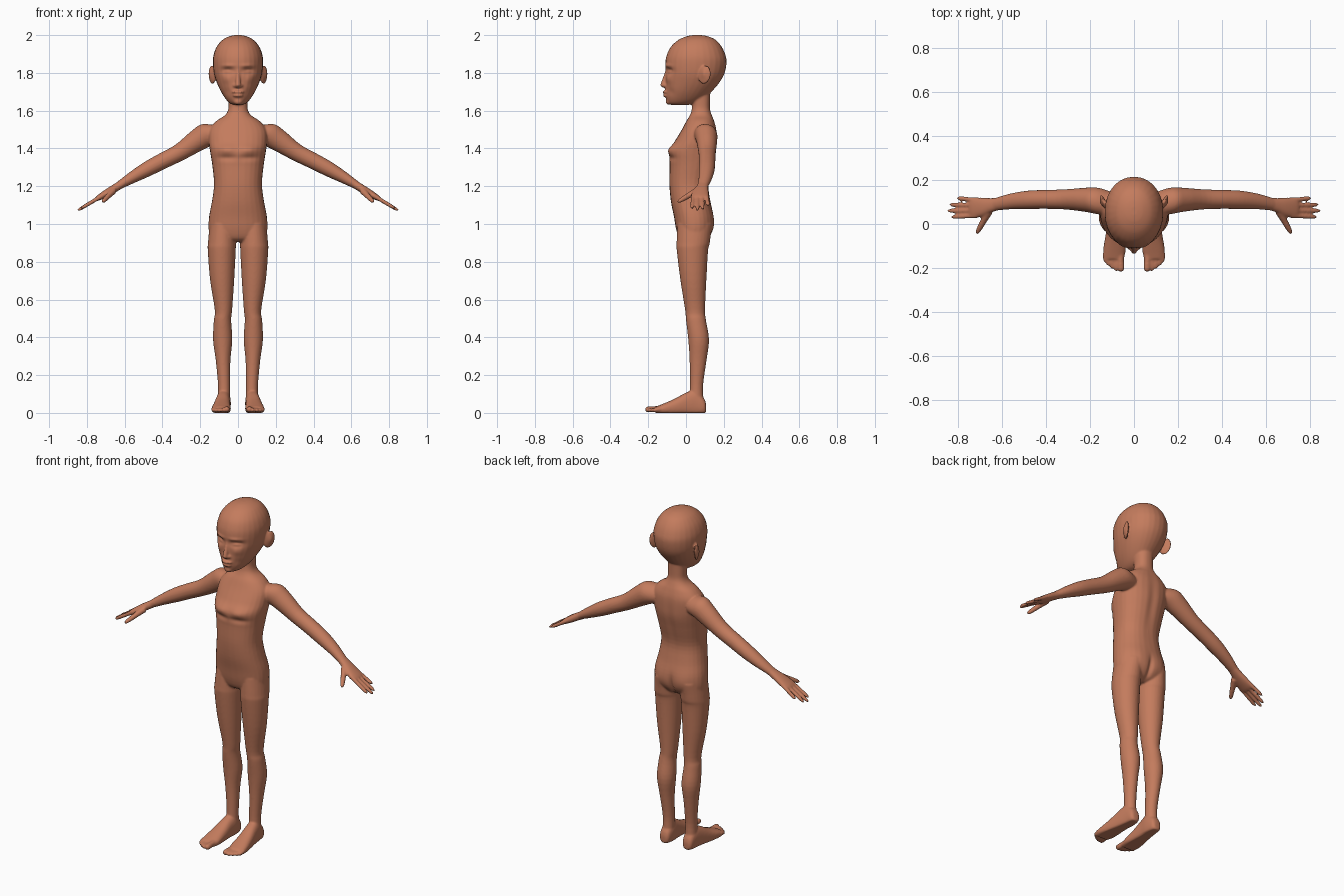
import bpy, bmesh, math
from mathutils import Vector, Matrix, Euler

bm = bmesh.new()
X, Y, Z = Vector((1, 0, 0)), Vector((0, 1, 0)), Vector((0, 0, 1))
ARM_V = Vector((0.5, 0, 0.86)).normalized()
N = 28


def spline(rows, steps=4):
    """Catmull-Rom smoothing of a list of section tuples."""
    out = []
    for i in range(len(rows) - 1):
        p = [rows[max(0, min(len(rows) - 1, i + k))] for k in (-1, 0, 1, 2)]
        for s in range(steps):
            t = s / steps
            out.append([0.5 * (2 * b + (c - a) * t + (2 * a - 5 * b + 4 * c - d) * t * t
                               + (3 * b - a - 3 * c + d) * t ** 3) for a, b, c, d in zip(*p)])
    return out + [list(rows[-1])]


def loft(rows, u, v, mirror=False, power=1.0, floor=False):
    """Closed skin through elliptical sections (x, y, z, a, b)."""
    for side in ((1, -1) if mirror else (1,)):
        rings = []
        for x, y, z, a, b in spline(rows):
            ring = []
            for k in range(N):
                t = 2 * math.pi * k / N
                c, s = math.cos(t), math.sin(t)
                c = math.copysign(abs(c) ** power, c)
                s = math.copysign(abs(s) ** power, s)
                p = Vector((x, y, z)) + u * (max(a, .002) * c) + v * (max(b, .002) * s)
                if floor:
                    p.z = max(p.z, 0.0)
                ring.append(bm.verts.new((p.x * side, p.y, p.z)))
            rings.append(ring)
        for r, q in zip(rings, rings[1:]):
            for k in range(N):
                bm.faces.new((r[k], r[(k + 1) % N], q[(k + 1) % N], q[k]))
        bm.faces.new(rings[0])
        bm.faces.new(rings[-1])


def column(rows):
    """(z, half width, front y, back y) -> loft sections."""
    return [(0, (f + b) / 2, z, w, (b - f) / 2) for z, w, f, b in rows]


def ball(loc, rad, rot=(0, 0, 0), mirror=False):
    m = Matrix.LocRotScale(Vector(loc), Euler(rot), Vector(rad))
    for side in ((1, -1) if mirror else (1,)):
        bmesh.ops.create_uvsphere(bm, u_segments=20, v_segments=12, radius=1,
                                  matrix=Matrix.Scale(side, 4, X) @ m)


def digit(p, q, r0, r1):
    """Finger or toe: a tapering row of overlapping balls, mirrored."""
    p, q = Vector(p), Vector(q)
    d = (q - p).normalized()
    u = d.cross(Z).normalized()
    v = u.cross(d)
    rows = []
    for t, k in ((0, 1), (.45, .95), (.55, 1), (.85, .97), (.95, .72), (1, .25)):
        r = (r0 + (r1 - r0) * t) * k
        rows.append((*p.lerp(q, t), r, r))
    loft(rows, u, v, True)


# torso and neck
loft(column([(1.73, .054, 0, .13), (1.65, .05, .03, .127), (1.605, .052, .03, .128),
             (1.575, .07, .02, .138), (1.545, .115, .002, .15), (1.50, .15, -.022, .162),
             (1.44, .155, -.058, .164), (1.385, .148, -.09, .16), (1.31, .136, -.087, .142),
             (1.21, .127, -.088, .12), (1.12, .138, -.08, .13), (1.04, .153, -.064, .146),
             (.97, .155, -.052, .142), (.925, .14, -.036, .115), (.905, .08, -.01, .08)]),
     X, Y, power=.88)

# head
loft(column([(2.0, .015, .04, .08), (1.994, .045, .005, .115), (1.975, .082, -.04, .157),
             (1.94, .112, -.079, .188), (1.90, .128, -.1, .207), (1.86, .133, -.109, .215),
             (1.80, .128, -.109, .205), (1.75, .113, -.108, .178), (1.70, .09, -.11, .135),
             (1.66, .064, -.105, .09), (1.638, .042, -.095, .045), (1.63, .02, -.075, .01)]),
     X, Y, power=.95)

# nose, lips, chin and ears
loft([(0, -.096, 1.835, .008, .01), (0, -.106, 1.785, .011, .013), (0, -.116, 1.745, .014, .018),
      (0, -.115, 1.731, .016, .02), (0, -.108, 1.721, .011, .012)], X, Y)
ball((.016, -.106, 1.732), (.011, .014, .01), mirror=True)
ball((0, -.105, 1.699), (.034, .02, .0085))
ball((0, -.102, 1.680), (.029, .021, .009))
ball((0, -.09, 1.648), (.024, .018, .017))
ball((.137, .098, 1.79), (.011, .036, .05), (math.radians(-12), 0, math.radians(-25)), True)

# legs
loft([(.08, .045, 1.0, .07, .09), (.085, .038, .90, .074, .088), (.086, .034, .86, .074, .083),
      (.084, .039, .705, .064, .069), (.077, .048, .545, .046, .053),
      (.082, .053, .49, .046, .053), (.081, .067, .387, .051, .055), (.079, .064, .28, .039, .045),
      (.074, .056, .15, .032, .035), (.074, .055, .06, .033, .038)], X, Y, True)

# feet and toes
loft([(.075, .107, .025, .015, .018), (.075, .095, .035, .03, .042), (.075, .05, .05, .037, .07),
      (.08, 0, .045, .04, .062), (.085, -.06, .03, .046, .045), (.089, -.12, .02, .051, .029),
      (.091, -.16, .015, .045, .018)], X, Z, True, .85, True)
for x, tip, r in ((.062, -.217, .017), (.084, -.215, .0115), (.102, -.204, .011),
                  (.119, -.19, .011), (.132, -.175, .011)):
    digit((x, -.135, .021), (x - .003, tip, r + .001), r, r * .9)

# arms
loft([(.09, .09, 1.475, .05, .055), (.16, .104, 1.473, .06, .064), (.22, .11, 1.44, .055, .058),
      (.31, .112, 1.379, .046, .046), (.40, .112, 1.333, .043, .043), (.48, .11, 1.291, .042, .04),
      (.56, .103, 1.246, .036, .031), (.63, .09, 1.204, .029, .021)], Y, ARM_V, True)

# hands, fingers and thumbs
loft([(.61, .093, 1.215, .028, .021), (.65, .085, 1.191, .033, .021), (.69, .077, 1.167, .043, .02),
      (.73, .073, 1.143, .047, .016), (.745, .073, 1.134, .042, .012)], Y, ARM_V, True, .9)
for y0, y1, x in ((.108, .118, .805), (.085, .088, .84), (.061, .06, .85), (.038, .032, .832)):
    digit((.715, y0, 1.152), (x, y1, 1.152 - (x - .715) * .6), .0122, .0095)
digit((.66, .058, 1.176), (.717, -.045, 1.116), .019, .0105)

bmesh.ops.recalc_face_normals(bm, faces=bm.faces)
mesh = bpy.data.meshes.new("body")
bm.to_mesh(mesh)
bm.free()
body = bpy.data.objects.new("body", mesh)
bpy.context.collection.objects.link(body)

# fuse all parts into one continuous skin
fuse = body.modifiers.new("fuse", 'REMESH')
fuse.mode = 'VOXEL'
fuse.voxel_size = .005
blend = body.modifiers.new("blend", 'SMOOTH')
blend.factor = .5
blend.iterations = 7
deps = bpy.context.evaluated_depsgraph_get()
skin = bpy.data.meshes.new_from_object(body.evaluated_get(deps))
body.modifiers.clear()
body.data = skin

# soft sculpt strokes: centre, radii, push (mirrored)
STROKES = [
    ((.055, -.1, 1.81), (.034, .06, .017), (0, .018, 0)),      # eye socket
    ((.054, -.09, 1.806), (.022, .06, .008), (0, -.010, 0)),   # eyelids
    ((.052, -.1, 1.838), (.035, .06, .010), (0, -.006, 0)),    # brow
    ((.062, -.09, 1.765), (.025, .05, .022), (0, -.006, 0)),   # cheek
    ((.058, -.08, 1.70), (.02, .05, .022), (0, .005, 0)),      # hollow cheek
    ((.154, .088, 1.795), (.014, .018, .026), (-.009, 0, 0)),  # ear bowl
    ((.065, -.09, 1.395), (.05, .07, .026), (0, -.012, 0)),    # chest
    ((.06, -.09, 1.35), (.06, .06, .016), (0, .008, 0)),       # under chest
    ((0, .16, 1.35), (.022, .06, .16), (0, -.010, 0)),         # spine (two passes)
    ((0, .14, .96), (.014, .06, .06), (0, -.014, 0)),          # seat cleft
    ((.07, .14, 1.0), (.05, .06, .05), (0, .006, 0)),          # seat
]
STROKES[8] = (STROKES[8][0], STROKES[8][1], (0, -.006, 0))
for c, r, d in STROKES:
    d = Vector(d)
    for v in skin.vertices:
        x, y, z = v.co
        dz = (z - c[2]) / r[2]
        if abs(dz) > 2.5:
            continue
        e = dz * dz + ((abs(x) - c[0]) / r[0]) ** 2 + ((y - c[1]) / r[1]) ** 2
        if e < 7:
            v.co += Vector((math.copysign(d.x, x), d.y, d.z)) * math.exp(-e)

# skin colour and smooth shading
mat = bpy.data.materials.new("warm brown skin")
mat.diffuse_color = (.55, .20, .11, 1)
skin.materials.clear()
skin.materials.append(mat)
for p in skin.polygons:
    p.use_smooth = True
    p.material_index = 0
